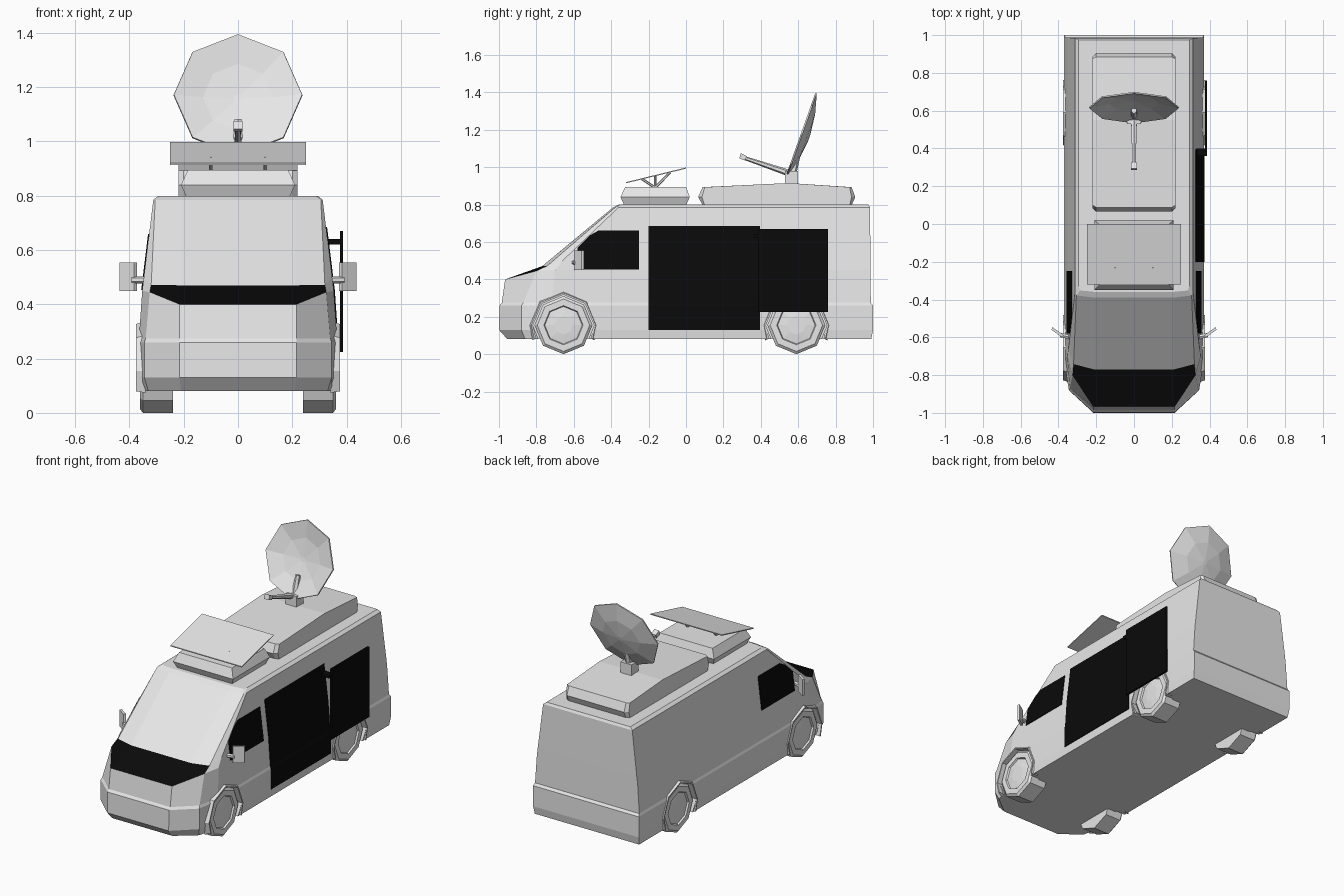
import bpy, bmesh, math
from mathutils import Vector, Matrix

if "Cube" in bpy.data.objects:
    bpy.data.objects.remove(bpy.data.objects["Cube"])


def material(name, value):
    m = bpy.data.materials.new(name)
    m.diffuse_color = (value, value, value, 1)
    m.use_nodes = True
    m.node_tree.nodes["Principled BSDF"].inputs["Base Color"].default_value = m.diffuse_color
    return m


GREY = material("light_grey", 0.8)
BLACK = material("black", 0.003)


def finish(name, bm, *mats):
    bmesh.ops.recalc_face_normals(bm, faces=bm.faces[:])
    me = bpy.data.meshes.new(name)
    bm.to_mesh(me)
    bm.free()
    ob = bpy.data.objects.new(name, me)
    bpy.context.collection.objects.link(ob)
    for m in mats:
        me.materials.append(m)
    return ob


def loft(bm, rings):
    """Skin closed rings of equal length and cap both ends; returns bands of faces."""
    vs = [[bm.verts.new(p) for p in r] for r in rings]
    n = len(vs[0])
    bands = [[bm.faces.new((a[i], a[(i + 1) % n], b[(i + 1) % n], b[i])) for i in range(n)]
             for a, b in zip(vs, vs[1:])]
    bm.faces.new(vs[0][::-1])
    bm.faces.new(vs[-1])
    return bands


def prism(name, yz, x0, x1, mat=GREY):
    bm = bmesh.new()
    loft(bm, [[(x, y, z) for y, z in yz] for x in (x0, x1)])
    return finish(name, bm, mat)


def box(name, lo, hi, mat=GREY):
    yz = [(lo[1], lo[2]), (hi[1], lo[2]), (hi[1], hi[2]), (lo[1], hi[2])]
    return prism(name, yz, lo[0], hi[0], mat)


def rod(name, a, b, r1, r2, mat=GREY, sides=6):
    a, b = Vector(a), Vector(b)
    bm = bmesh.new()
    rot = (b - a).to_track_quat('Z', 'Y').to_matrix().to_4x4()
    bmesh.ops.create_cone(bm, cap_ends=True, segments=sides, radius1=r1, radius2=r2,
                          depth=(b - a).length, matrix=Matrix.Translation((a + b) / 2) @ rot)
    return finish(name, bm, mat)


def octagon(y, z, r):
    return [(y + r * math.sin(k * math.pi / 4), z + r * math.cos(k * math.pi / 4)) for k in range(8)]


# Body: half outlines (front corner, corner middle, side front, side rear) stacked upward
LEVELS = [
    [(.21, -.955, .08), (.33, -.86, .08), (.365, -.72, .08), (.365, .99, .08)],
    [(.215, -1, .13), (.345, -.88, .13), (.37, -.72, .13), (.37, 1, .13)],
    [(.215, -.997, .26), (.345, -.88, .26), (.37, -.72, .26), (.37, 1, .26)],
    [(.215, -.985, .275), (.34, -.87, .275), (.365, -.72, .275), (.365, .988, .275)],
    [(.215, -.967, .4), (.325, -.8, .445), (.353, -.7, .45), (.353, .987, .45)],
    [(.21, -.77, .47), (.32, -.742, .472), (.347, -.66, .5), (.347, .987, .5)],
    [(.21, -.39, .785), (.305, -.378, .785), (.312, -.36, .785), (.312, .983, .785)],
    [(.2, -.36, .8), (.285, -.352, .8), (.293, -.33, .8), (.293, .975, .8)],
]
bm = bmesh.new()
bands = loft(bm, [h + [(-x, y, z) for x, y, z in reversed(h)] for h in LEVELS])
for i in (0, 6, 7):                      # black hood
    bands[4][i].material_index = 1
body = finish("van_body", bm, GREY, BLACK)

# Wheels, wheel wells and arches
WHEEL_Z, WHEEL_R = .155, .155
for y, end in ((-.655, "front"), (.59, "rear")):
    for s, side in ((1, "right"), (-1, "left")):
        well = prism("well_cutter", octagon(y, WHEEL_Z, .164), s * .30, s * .45)
        mod = body.modifiers.new("well", 'BOOLEAN')
        mod.operation, mod.solver, mod.object = 'DIFFERENCE', 'EXACT', well
        bpy.context.view_layer.objects.active = body
        bpy.ops.object.modifier_apply(modifier=mod.name)
        bpy.data.objects.remove(well)

        bm = bmesh.new()
        profile = [(.24, .155), (.35, .155), (.362, .14), (.362, .105), (.352, .1), (.358, .05)]
        loft(bm, [[(s * x, py, pz) for py, pz in octagon(y, WHEEL_Z, r)] for x, r in profile])
        finish(f"{end}_{side}_wheel", bm, GREY)

        bm = bmesh.new()
        rings = []
        for a in (-26, 0, 45, 90, 135, 180, 206):
            c, d = math.cos(math.radians(a)), math.sin(math.radians(a))
            rings.append([(s * x, y + r * c, WHEEL_Z + r * d)
                          for x, r in ((.34, .163), (.376, .163), (.376, .172), (.34, .185))])
        loft(bm, rings)
        finish(f"{end}_{side}_wheel_arch", bm, GREY)


# Thin black plates that follow the side wall
WALL = [(.08, .365), (.13, .37), (.26, .37), (.275, .365), (.45, .353), (.785, .312)]


def wall(z):
    for (z0, x0), (z1, x1) in zip(WALL, WALL[1:]):
        if z <= z1:
            return x0 + (x1 - x0) * (z - z0) / (z1 - z0)


def wall_plate(name, polys, side):
    bm = bmesh.new()
    for yz in polys:
        loft(bm, [[(side * (wall(z) + d), y, z) for y, z in yz] for d in (-.003, .004)])
    return finish(name, bm, BLACK)


window = [(-.25, .452), (-.25, .66), (-.47, .66), (-.515, .635), (-.58, .57), (-.58, .452)]
wall_plate("right_cab_window", [window], 1)
wall_plate("left_cab_window", [window], -1)
steps = [.13, .26, .275, .45, .685]
wall_plate("side_door_opening", [[(-.2, a), (.395, a), (.395, b), (-.2, b)]
                                 for a, b in zip(steps, steps[1:])], 1)

# Sliding door pushed open along the side
box("sliding_door", (.375, .385, .225), (.387, .76, .67), BLACK)
box("door_arm", (.32, .36, .62), (.386, .4, .64), BLACK)

# Mirrors
for s, side in ((1, "right"), (-1, "left")):
    bm = bmesh.new()
    corners = [(.372, -.588), (.384, -.598), (.437, -.56), (.432, -.546)]
    loft(bm, [[(s * x, y, z) for x, y in corners] for z in (.45, .555)])
    finish(f"{side}_mirror", bm, GREY)
    rod(f"{side}_mirror_arm", (s * .335, -.6, .49), (s * .39, -.588, .49), .013, .013)


# Roof pods: side sections that narrow towards the top and bottom
def pod(name, rows):
    bm = bmesh.new()
    loft(bm, [[(-w, y0, z0), (w, y0, z0), (w, y1, z1), (-w, y1, z1)]
              for w, y0, z0, y1, z1 in rows])
    return finish(name, bm, GREY)


pod("front_roof_pod", [(.19, -.33, .795, 0, .795), (.21, -.35, .84, .02, .84),
                       (.185, -.325, .895, 0, .895)])
# The rear pod has a gently arched top
bm = bmesh.new()
outline = [(.09, .795), (.065, .84), (.088, .893), (.55, .915), (.885, .893), (.905, .84), (.885, .795)]
inner = [(.1, .795), (.085, .84), (.1, .893), (.55, .915), (.875, .893), (.885, .84), (.875, .795)]
loft(bm, [[(x, y, z) for y, z in pts]
          for x, pts in ((-.22, inner), (-.2, outline), (.2, outline), (.22, inner))])
finish("rear_roof_pod", bm, GREY)

# Tilted roof panel on V struts
prism("roof_panel", [(-.32, .914), (0, .992), (0, .998), (-.32, .92)], -.25, .25)
for x in (-.1, .1):
    rod("panel_front_strut", (x, -.165, .89), (x, -.235, .937), .007, .007)
    rod("panel_rear_strut", (x, -.165, .89), (x, -.085, .972), .007, .007)
    rod("panel_middle_strut", (x, -.165, .89), (x, -.165, .953), .006, .006)

# Satellite dish: shallow eight-sided bowl facing forward and up
bm = bmesh.new()
tilt = math.radians(19.6)
axis = Vector((0, math.cos(tilt), -math.sin(tilt)))
up = Vector((0, math.sin(tilt), math.cos(tilt)))
centre = Vector((0, .612, 1.173))


def bowl_ring(r, depth):
    return [centre + axis * depth + Vector((1, 0, 0)) * r * math.sin(k * math.pi / 4)
            + up * r * math.cos(k * math.pi / 4) for k in range(8)]


loft(bm, [bowl_ring(.015, .04), bowl_ring(.13, .027), bowl_ring(.236, 0),
          bowl_ring(.238, .008), bowl_ring(.13, .037), bowl_ring(.015, .05)])
finish("dish", bm, GREY)
box("dish_mount", (-.038, .53, .9), (.038, .6, .98))
rod("dish_post", (0, .565, .95), (0, .6, 1.08), .022, .015)
rod("receiver_arm", (0, .56, .965), (0, .31, 1.05), .018, .01)
prism("receiver", [(.285, 1.046), (.315, 1.036), (.325, 1.058), (.293, 1.075)], -.017, .017)
